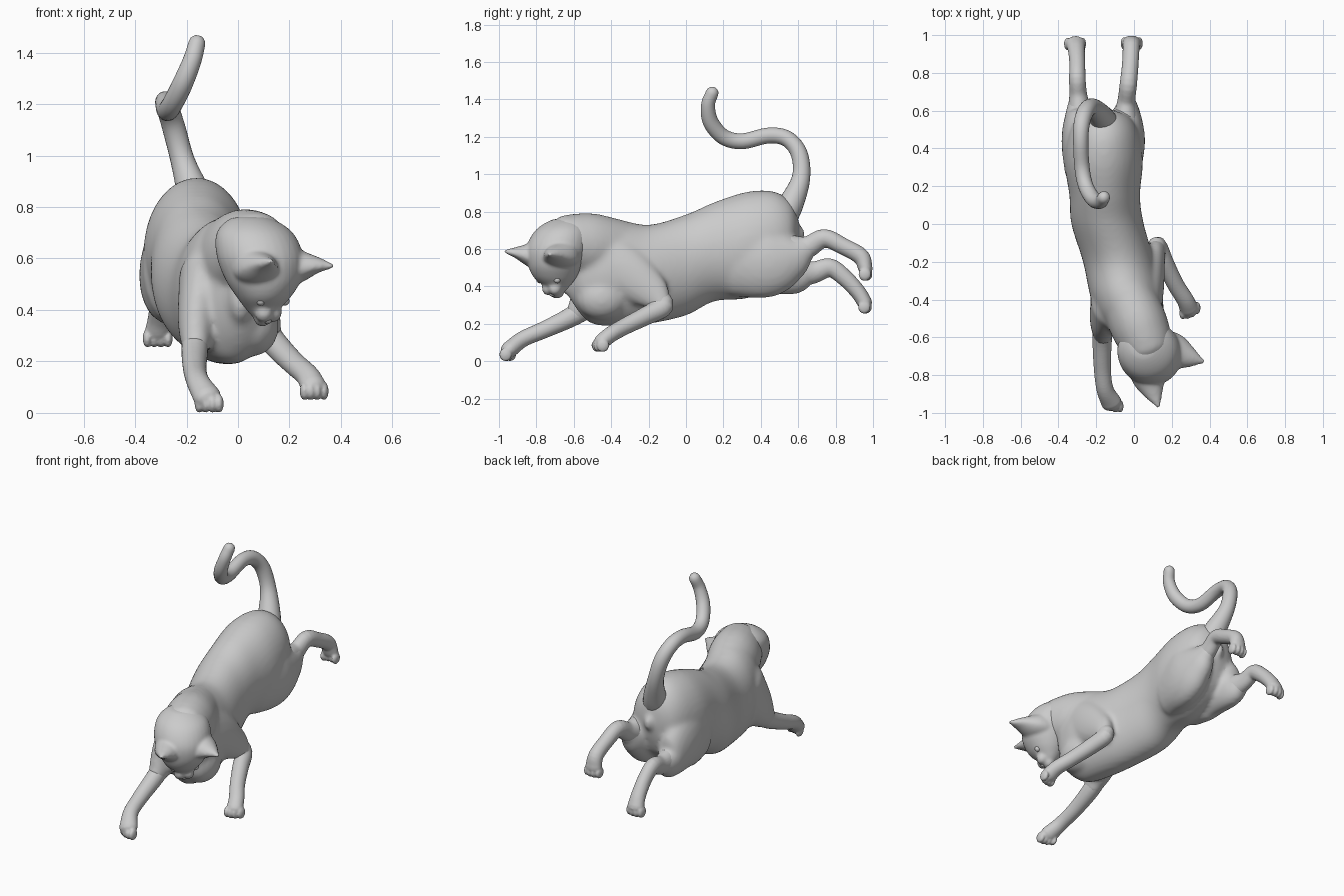
import bpy, bmesh, math
from mathutils import Vector, Matrix


def spline(pts, steps=5):
    """Catmull-Rom through rows of (x, y, z, side radius, up radius)."""
    p = [Vector(q) for q in pts]
    p = [p[0] * 2 - p[1]] + p + [p[-1] * 2 - p[-2]]
    out = []
    for i in range(1, len(p) - 2):
        a, b, c, d = p[i - 1:i + 3]
        for s in range(steps):
            t = s / steps
            out.append(0.5 * (b * 2 + (c - a) * t + (a * 2 - b * 5 + c * 4 - d) * t * t
                              + (b * 3 - a - c * 3 + d) * t ** 3))
    return out + [p[-2]]


def tube(bm, pts, axis=None, ref=(1, 0, 0), under=1.0, n=24):
    """Loft elliptical rings along a path, with rounded ends; under scales the lower half."""
    q = spline(pts)
    ref = Vector(ref)
    rings = []
    last = len(q) - 1
    for i, r in enumerate(q):
        t = Vector(axis) if axis else Vector(q[min(i + 1, last)][:3]) - Vector(q[max(i - 1, 0)][:3])
        t.normalize()
        c, ra, rb = Vector(r[:3]), max(r[3], .004), max(r[4], .004)
        angles = [0]
        if i == 0:
            angles = [-80, -55, -28, 0]
        elif i == last:
            angles = [0, 28, 55, 80]
        for a in angles:
            a = math.radians(a)
            rings.append((c + t * math.sin(a) * min(ra, rb), t, ra * math.cos(a), rb * math.cos(a)))
    loops = []
    for c, t, ra, rb in rings:
        side = (ref - t * ref.dot(t)).normalized()
        up = side.cross(t)
        loop = []
        for k in range(n):
            a = 2 * math.pi * k / n
            v = math.sin(a)
            if v < 0:
                v *= under
            loop.append(bm.verts.new(c + side * ra * math.cos(a) + up * rb * v))
        loops.append(loop)
    for a, b in zip(loops, loops[1:]):
        for k in range(n):
            bm.faces.new((a[k], a[(k + 1) % n], b[(k + 1) % n], b[k]))
    bm.faces.new(loops[0][::-1])
    bm.faces.new(loops[-1])


def ball(bm, c, r):
    bmesh.ops.create_uvsphere(bm, u_segments=16, v_segments=10, radius=1,
                              matrix=Matrix.Translation(c) @ Matrix.Diagonal((*r, 1)))


def finish(name, bm, voxel=0, smooth=4):
    bmesh.ops.recalc_face_normals(bm, faces=bm.faces)
    me = bpy.data.meshes.new(name)
    bm.to_mesh(me)
    bm.free()
    me.polygons.foreach_set("use_smooth", [True] * len(me.polygons))
    ob = bpy.data.objects.new(name, me)
    bpy.context.collection.objects.link(ob)
    if voxel:
        m = ob.modifiers.new("blend", 'REMESH')
        m.mode, m.voxel_size, m.use_smooth_shade = 'VOXEL', voxel, True
        s = ob.modifiers.new("soften", 'SMOOTH')
        s.factor, s.iterations = 0.5, smooth


# torso with neck, chest, thighs and upper arms blended in
bm = bmesh.new()
tube(bm, [(-.16, .605, .68, .03, .05), (-.16, .59, .68, .09, .12), (-.16, .55, .665, .15, .20),
          (-.16, .46, .65, .19, .26), (-.16, .32, .62, .207, .285), (-.155, .15, .585, .187, .265),
          (-.14, 0, .515, .192, .27), (-.08, -.2, .465, .19, .265), (-.04, -.38, .475, .192, .287),
          (-.02, -.5, .475, .165, .275), (0, -.57, .46, .12, .20), (.01, -.63, .45, .05, .10)],
     axis=(0, -1, 0), n=36)
tube(bm, [(-.04, -.38, .58, .15, .18), (.02, -.52, .615, .155, .178), (.06, -.62, .63, .145, .16)])
ball(bm, (.06, -.45, .34), (.10, .14, .12))
tube(bm, [(-.25, .30, .57, .12, .23), (-.28, .45, .53, .105, .195), (-.29, .58, .465, .075, .115),
          (-.295, .66, .47, .05, .06)])
tube(bm, [(-.08, .30, .57, .12, .23), (-.05, .45, .54, .11, .20), (-.04, .57, .565, .08, .13),
          (-.035, .64, .60, .05, .065)])
tube(bm, [(.05, -.48, .58, .09, .15), (.08, -.33, .48, .08, .14), (.105, -.19, .375, .06, .10),
          (.12, -.13, .31, .05, .06)])
tube(bm, [(-.13, -.40, .52, .10, .16), (-.16, -.50, .36, .075, .12), (-.165, -.58, .26, .055, .065)])
finish("torso", bm, .014, 10)

# head, bowed so the muzzle points down
fwd, wide = Vector((.707, -.707, 0)), Vector((.707, .707, 0))
bm = bmesh.new()
tube(bm, [(.048, -.636, .762, .012, .012), (.05, -.64, .755, .08, .08), (.065, -.66, .70, .148, .145),
          (.085, -.685, .61, .168, .168), (.098, -.698, .52, .148, .148), (.10, -.70, .45, .105, .115),
          (.095, -.69, .40, .062, .068), (.095, -.69, .37, .035, .04)], axis=(0, 0, -1), n=32)
for s in (-1, 1):
    ball(bm, Vector((.10, -.70, .39)) + fwd * .025 + wide * s * .025, (.036, .036, .038))
# ears, flatter on the underside and blended into the skull
tube(bm, [(.14, -.665, .56, .11, .13), (.22, -.68, .555, .098, .095), (.30, -.708, .567, .054, .045),
          (.36, -.727, .569, .014, .014)], ref=(0, -1, 0), under=.6)
tube(bm, [(.075, -.75, .56, .11, .13), (.08, -.82, .555, .09, .095), (.105, -.90, .573, .05, .043),
          (.127, -.96, .585, .014, .014)], ref=(-1, 0, 0), under=.6)
finish("head", bm, .009, 5)

# eyes and nose
for s, side in ((-1, "left"), (1, "right")):
    bm = bmesh.new()
    ball(bm, Vector((.10, -.70, .435)) + fwd * .05 + wide * s * .066, (.018, .018, .018))
    finish("eye_" + side, bm)
bm = bmesh.new()
ball(bm, Vector((.10, -.70, .36)) + fwd * .02, (.018, .018, .014))
finish("nose", bm)

# lower legs: path, then toe centre and toe direction across the paw
legs = {
    "front_leg_left": ([(-.162, -.50, .32, .05, .07), (-.168, -.60, .245, .052, .055),
                        (-.168, -.75, .172, .046, .046), (-.155, -.87, .12, .045, .043),
                        (-.12, -.945, .062, .055, .045)], (-.112, -.965, .036), (1, -.3, 0)),
    "front_leg_right": ([(.11, -.17, .35, .05, .065), (.125, -.12, .295, .05, .055),
                         (.165, -.21, .245, .048, .05), (.22, -.32, .19, .045, .045),
                         (.27, -.40, .145, .046, .043), (.292, -.45, .105, .05, .042)],
                        (.296, -.47, .085), (1, .35, 0)),
    "hind_leg_left": ([(-.285, .56, .47, .07, .09), (-.295, .68, .475, .048, .06),
                       (-.30, .77, .50, .044, .05), (-.30, .85, .445, .042, .045),
                       (-.305, .92, .37, .045, .042), (-.31, .955, .315, .052, .04)],
                      (-.312, .965, .29), (1, 0, 0)),
    "hind_leg_right": ([(-.045, .56, .59, .07, .09), (-.04, .65, .61, .048, .06),
                        (-.03, .74, .657, .046, .05), (-.02, .84, .615, .044, .045),
                        (-.015, .935, .56, .045, .045), (-.013, .96, .495, .052, .038)],
                       (-.012, .968, .465), (1, 0, 0)),
}
for name, (path, toe, across) in legs.items():
    bm = bmesh.new()
    tube(bm, path)
    for i in range(4):
        k = i - 1.5
        c = Vector(toe) + Vector(across).normalized() * k * .027
        c.y += abs(k) * .008 * (1 if "front" in name else -1)
        ball(bm, c, (.018, .034, .036))
    finish(name, bm, .007, 2)

# tail, an S-curve rising from the rump
bm = bmesh.new()
tube(bm, [(-.15, .50, .74, .09, .08), (-.17, .56, .84, .068, .068), (-.215, .615, .98, .047, .049),
          (-.25, .605, 1.11, .045, .045), (-.275, .54, 1.19, .043, .043), (-.282, .44, 1.207, .04, .042),
          (-.275, .30, 1.176, .04, .042), (-.255, .20, 1.20, .04, .042), (-.215, .132, 1.28, .04, .042),
          (-.178, .118, 1.37, .036, .037), (-.16, .14, 1.435, .033, .034)])
finish("tail", bm)
